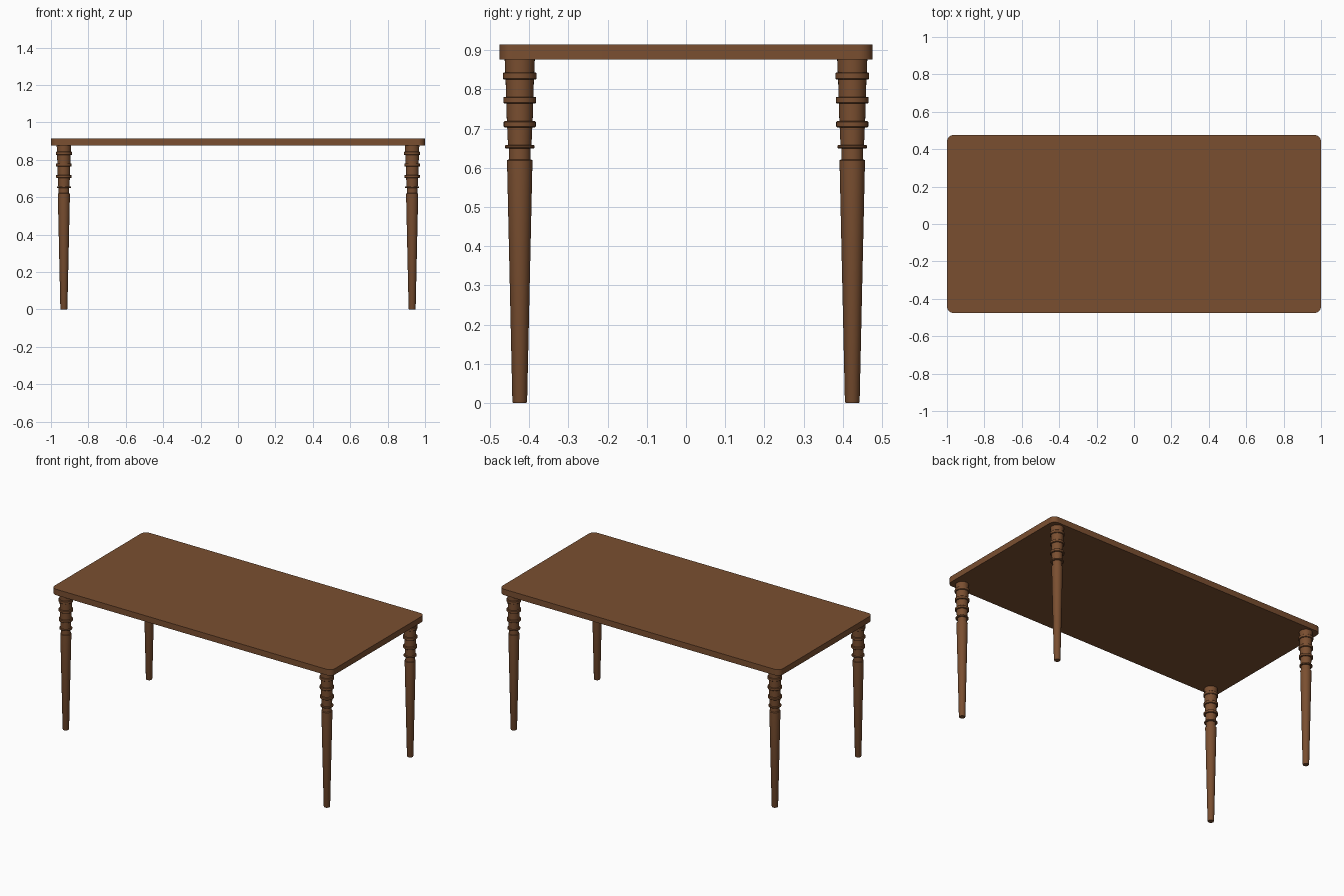
import bpy, bmesh, math

if "Cube" in bpy.data.objects:
    bpy.data.objects.remove(bpy.data.objects["Cube"])

wood = bpy.data.materials.new("brown wood")
wood.diffuse_color = (0.195, 0.078, 0.030, 1)
wood.use_nodes = True
wood.node_tree.nodes["Principled BSDF"].inputs["Base Color"].default_value = wood.diffuse_color


def finish(name, bm):
    bmesh.ops.recalc_face_normals(bm, faces=bm.faces)
    me = bpy.data.meshes.new(name)
    bm.to_mesh(me)
    bm.free()
    me.materials.append(wood)
    ob = bpy.data.objects.new(name, me)
    bpy.context.collection.objects.link(ob)
    bpy.ops.object.select_all(action='DESELECT')
    ob.select_set(True)
    bpy.context.view_layer.objects.active = ob
    bpy.ops.object.shade_smooth_by_angle(angle=math.radians(35))
    return ob


# Table top: slab with rounded vertical corners
W, D, Z0, Z1, R = 1.0, 0.476, 0.876, 0.914, 0.036
bm = bmesh.new()
outline = []
for i, (sx, sy) in enumerate([(1, 1), (-1, 1), (-1, -1), (1, -1)]):
    for k in range(9):
        a = math.pi / 2 * (i + k / 8)
        outline.append(bm.verts.new((sx * (W - R) + R * math.cos(a),
                                     sy * (D - R) + R * math.sin(a), Z0)))
base = bm.faces.new(outline)
ext = bmesh.ops.extrude_face_region(bm, geom=[base], use_keep_orig=True)
for v in ext["geom"]:
    if isinstance(v, bmesh.types.BMVert):
        v.co.z = Z1
finish("table_top", bm)


# Turned leg profile (radius, height): tapered shaft, neck, collars
def ring(r, z0, z1, inner0, inner1):
    c = 0.002
    return [(inner0, z0), (r - c, z0), (r, z0 + c), (r, z1 - c), (r - c, z1), (inner1, z1)]


profile = [(0, 0), (0.017, 0), (0.0188, 0.004), (0.0325, 0.619), (0.028, 0.621)]
profile += ring(0.038, 0.649, 0.658, 0.028, 0.030)
profile += ring(0.041, 0.703, 0.719, 0.032, 0.033)
profile += ring(0.042, 0.764, 0.781, 0.034, 0.035)
profile += ring(0.0425, 0.825, 0.843, 0.036, 0.037)
profile += [(0.0385, Z0 + 0.002), (0, Z0 + 0.002)]


def leg(name, x, y, n=32):
    bm = bmesh.new()
    loops = []
    for r, z in profile[1:-1]:
        loops.append([bm.verts.new((x + r * math.cos(2 * math.pi * k / n),
                                    y + r * math.sin(2 * math.pi * k / n), z)) for k in range(n)])
    for a, b in zip(loops, loops[1:]):
        for k in range(n):
            j = (k + 1) % n
            bm.faces.new((a[k], a[j], b[j], b[k]))
    bm.faces.new(loops[0])
    bm.faces.new(loops[-1])
    finish(name, bm)


# Four legs
for sx, side in ((-1, "left"), (1, "right")):
    for sy, end in ((-1, "front"), (1, "back")):
        leg(f"{end}_{side}_leg", sx * 0.931, sy * 0.424)
